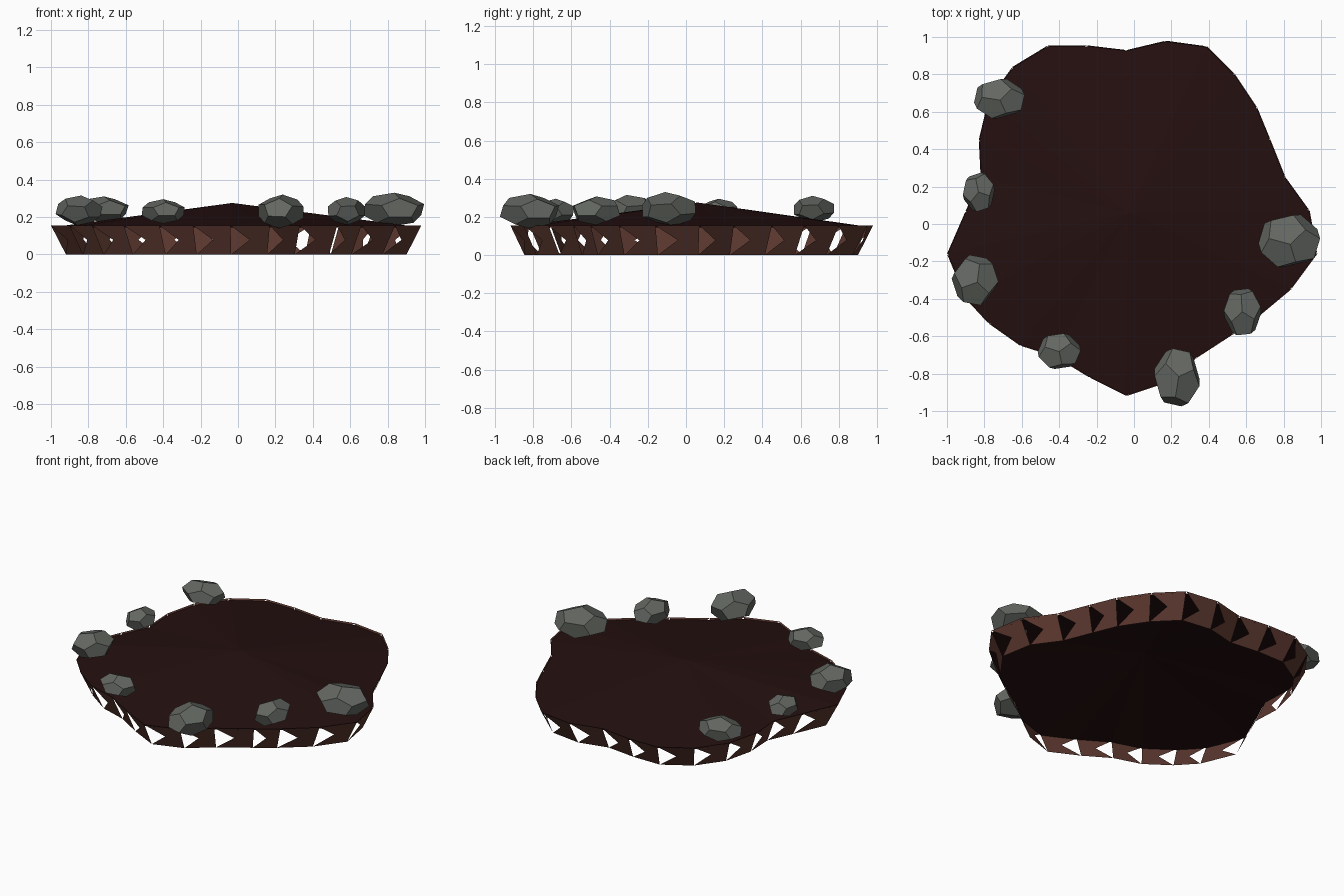
import bpy
import bmesh
from math import radians, sqrt
from mathutils import Matrix, Vector

default_cube = bpy.data.objects.get("Cube")
if default_cube:
    bpy.data.objects.remove(default_cube, do_unlink=True)


def make_material(name, colour):
    material = bpy.data.materials.new(name)
    material.use_nodes = True
    material.diffuse_color = (*colour, 1)
    shader = material.node_tree.nodes["Principled BSDF"]
    shader.inputs["Base Color"].default_value = (*colour, 1)
    shader.inputs["Roughness"].default_value = 0.9
    return material


def finish(bm, name, material):
    mesh = bpy.data.meshes.new(name)
    bm.to_mesh(mesh)
    bm.free()
    mesh.materials.append(material)
    part = bpy.data.objects.new(name, mesh)
    bpy.context.collection.objects.link(part)
    return part


soil_brown = make_material("dark soil brown", (0.018, 0.005, 0.005))
wall_brown = make_material("earth wall brown", (0.1, 0.037, 0.027))
stone_grey = make_material("stone grey", (0.125, 0.135, 0.12))

# Irregular plan outline, counter-clockwise from the right-hand corner
OUTLINE = [
    (-1, -.16), (-.9, -.4), (-.78, -.53), (-.61, -.65), (-.42, -.71),
    (-.24, -.82), (-.04, -.92), (.17, -.85), (.33, -.72), (.53, -.59),
    (.66, -.5), (.84, -.35), (.98, -.16), (.94, .07), (.81, .25),
    (.73, .45), (.66, .62), (.54, .8), (.39, .95), (.17, .98),
    (-.04, .93), (-.25, .955), (-.46, .955), (-.65, .84), (-.78, .66),
    (-.83, .45), (-.82, .25), (-.9, .07),
]
RIM_HEIGHT = 0.155


def add_ring(bm, scale, height):
    return [bm.verts.new((x * scale, y * scale, height)) for x, y in OUTLINE]


# Soil: a shallow mound rising to one peak
bm = bmesh.new()
edge = add_ring(bm, 0.995, 0.145)
peak = bm.verts.new((-.03, .06, .275))
for i, vert in enumerate(edge):
    bm.faces.new((vert, edge[(i + 1) % len(edge)], peak))
finish(bm, "soil_mound", soil_brown)

# Flared wall: each panel is split from its middle, with one triangle left open
bm = bmesh.new()
lower = add_ring(bm, 0.92, 0)
upper = add_ring(bm, 1, RIM_HEIGHT)
for i in range(len(OUTLINE)):
    j = (i + 1) % len(OUTLINE)
    corners = [lower[i], lower[j], upper[j], upper[i]]
    middle = bm.verts.new(sum((v.co for v in corners), Vector()) / 4)
    for a, b in zip(corners[:3], corners[1:]):
        bm.faces.new((a, b, middle))
finish(bm, "openwork_wall", wall_brown)


# Boulders: twelve-sided stones turned and stretched to size
def add_boulder(name, centre, size, turn, tilt):
    phi = (1 + sqrt(5)) / 2
    signs = (-1, 1)
    points = [Vector((a, b, c)) for a in signs for b in signs for c in signs]
    for a in signs:
        for b in signs:
            p, q = a / phi, b * phi
            points += [Vector((0, p, q)), Vector((p, q, 0)), Vector((q, 0, p))]
    spin = Matrix.Rotation(radians(turn), 3, "Z") @ Matrix.Rotation(radians(tilt), 3, "X")
    points = [spin @ p for p in points]
    reach = [max(abs(p[k]) for p in points) for k in range(3)]
    bm = bmesh.new()
    for p in points:
        bm.verts.new([centre[k] + p[k] * size[k] / reach[k] / 2 for k in range(3)])
    bmesh.ops.convex_hull(bm, input=bm.verts[:])
    bmesh.ops.dissolve_limit(bm, angle_limit=radians(2), verts=bm.verts[:], edges=bm.edges[:])
    bmesh.ops.recalc_face_normals(bm, faces=bm.faces[:])
    finish(bm, name, stone_grey)


add_boulder("back_right_boulder", (-.72, .67, .24), (.27, .21, .14), 20, 25)
add_boulder("side_right_boulder", (-.83, .17, .23), (.17, .21, .13), 75, 20)
add_boulder("front_right_boulder", (-.85, -.3, .235), (.25, .27, .16), 50, 28)
add_boulder("front_middle_boulder", (-.4, -.68, .23), (.23, .19, .13), 10, 22)
add_boulder("front_left_boulder", (.23, -.82, .23), (.24, .31, .18), 110, 25)
add_boulder("side_left_boulder", (.58, -.47, .232), (.2, .25, .15), 65, 20)
add_boulder("large_left_boulder", (.83, -.09, .24), (.33, .28, .18), 15, 28)
